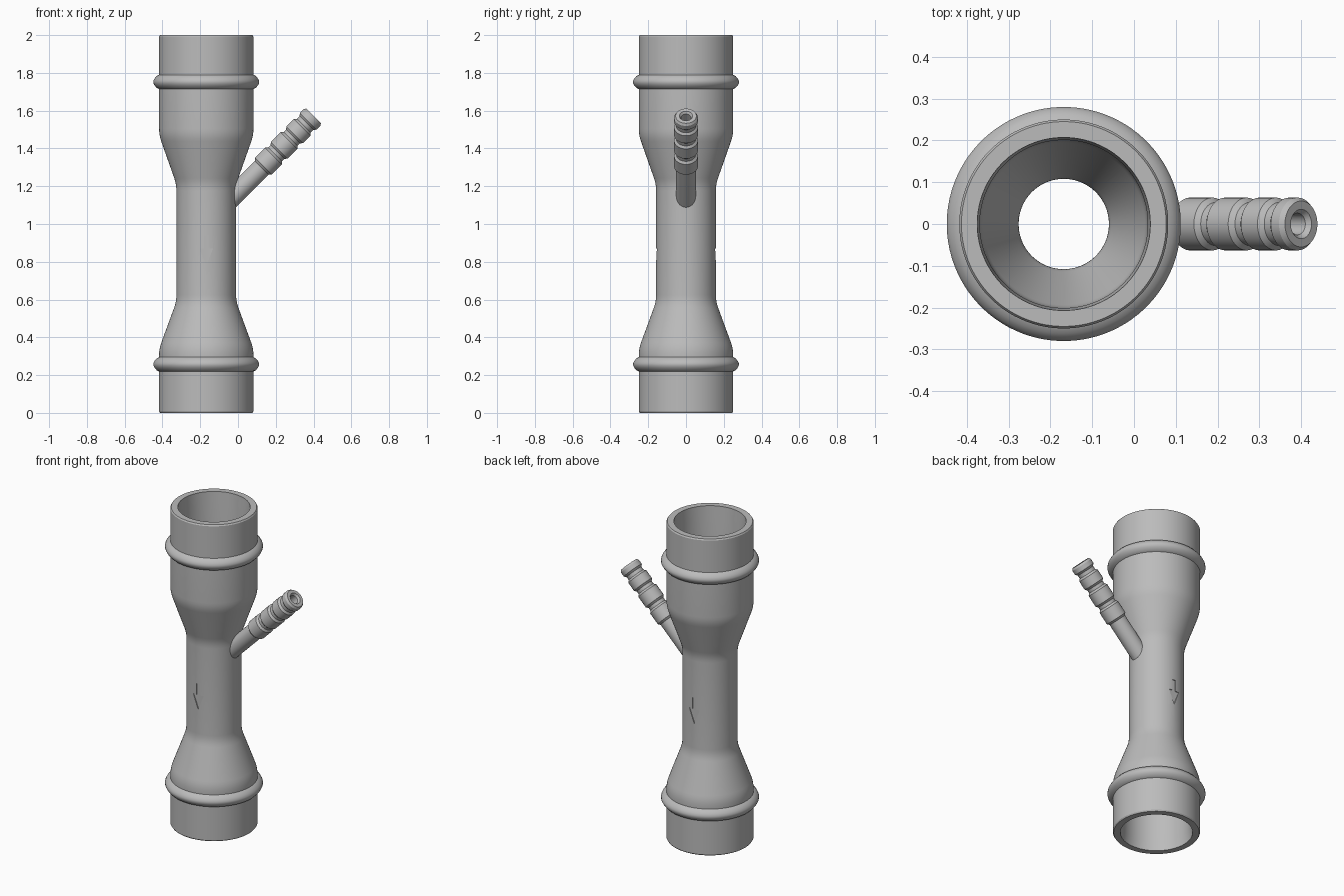
import bpy, bmesh, math
from mathutils import Matrix, Vector

if "Cube" in bpy.data.objects:
    bpy.data.objects.remove(bpy.data.objects["Cube"])

AXIS_X = -0.168
BODY = Matrix.Translation((AXIS_X, 0, 0))
TIP = Matrix.Translation((0.40, 0, 1.572)) @ Matrix.Rotation(math.radians(45), 4, 'Y')

grey = bpy.data.materials.new("grey plastic")
grey.use_nodes = True
grey.diffuse_color = (0.5, 0.5, 0.5, 1)
grey.node_tree.nodes["Principled BSDF"].inputs["Base Color"].default_value = (0.5, 0.5, 0.5, 1)


def finish(name, bm, matrix):
    bmesh.ops.recalc_face_normals(bm, faces=bm.faces)
    mesh = bpy.data.meshes.new(name)
    bm.transform(matrix)
    bm.to_mesh(mesh)
    bm.free()
    mesh.materials.append(grey)
    obj = bpy.data.objects.new(name, mesh)
    bpy.context.collection.objects.link(obj)
    return obj


def lathe(name, profile, matrix, sides):
    """Closed solid of revolution from (radius, height) points."""
    bm = bmesh.new()
    rings = []
    for r, z in profile:
        rings.append([bm.verts.new((r * math.cos(a), r * math.sin(a), z))
                      for a in (2 * math.pi * (i + 0.5) / sides for i in range(sides))])
    for low, high in zip(rings, rings[1:]):
        for i in range(sides):
            j = (i + 1) % sides
            bm.faces.new((low[i], low[j], high[j], high[i]))
    bm.faces.new(rings[0])
    bm.faces.new(rings[-1])
    return finish(name, bm, matrix)


def soften(points, reach):
    """Replace each inner corner of a profile by a short curve."""
    out = [points[0]]
    for a, b, c in zip(points, points[1:], points[2:]):
        a, b, c = Vector(a), Vector(b), Vector(c)
        p = b + (a - b).normalized() * reach
        q = b + (c - b).normalized() * reach
        for t in (0, 0.25, 0.5, 0.75, 1):
            out.append(tuple(p.lerp(b, t).lerp(b.lerp(q, t), t)))
    return out + [points[-1]]


def bead(z):
    """Rounded ridge around the body, centred on height z."""
    half = [(0.25, -0.038), (0.262, -0.032), (0.274, -0.018), (0.28, -0.006)]
    return [(r, z + h) for r, h in half] + [(r, z - h) for r, h in reversed(half)]


def combine(target, other, operation):
    mod = target.modifiers.new(operation, 'BOOLEAN')
    mod.operation = operation
    mod.solver = 'EXACT'
    mod.object = other
    bpy.context.view_layer.objects.active = target
    bpy.ops.object.modifier_apply(modifier=mod.name)
    bpy.data.objects.remove(other)


# Outer body: two sockets joined by a narrow waist
waist = soften([(0.25, 0.30), (0.25, 0.34), (0.158, 0.59),
                (0.158, 1.21), (0.25, 1.47), (0.25, 1.70)], 0.035)
body = lathe("venturi_body",
             [(0.245, 0), (0.25, 0.008)] + bead(0.257) + waist[1:-1]
             + bead(1.752) + [(0.25, 1.992), (0.245, 2)], BODY, 96)

# Barbed hose nozzle, heights measured back from its tip
nozzle = [(0.052, -0.70), (0.052, -0.40)]
for start, end in ((-0.376, -0.30), (-0.257, -0.184), (-0.141, -0.085)):
    nozzle += [(0.052, start - 0.012), (0.063, start), (0.063, end), (0.052, end + 0.012)]
nozzle += [(0.052, -0.052), (0.063, -0.04), (0.063, -0.012), (0.055, 0)]
combine(body, lathe("nozzle", nozzle, TIP, 48), 'UNION')

# Hollow passage through the body
passage = soften([(0.201, 0.06), (0.2, 0.34), (0.108, 0.60),
                  (0.108, 1.20), (0.2, 1.46), (0.201, 1.94)], 0.02)
combine(body, lathe("passage", [(0.207, -0.05), (0.207, 0.006)] + passage
                    + [(0.207, 1.994), (0.207, 2.05)], BODY, 96), 'DIFFERENCE')

# Hose bore with a flared mouth
combine(body, lathe("hose_bore", [(0.026, -0.74), (0.026, -0.012), (0.036, 0.001),
                                  (0.036, 0.05)], TIP, 32), 'DIFFERENCE')

# Shallow flow arrows pressed into the front and back of the waist
half = [(0.011, 0.94), (0.011, 0.87), (0.036, 0.87)]
arrow = half + [(0, 0.78)] + [(-x, z) for x, z in reversed(half)]
for side in (-1, 1):
    bm = bmesh.new()
    face = bm.faces.new([bm.verts.new((x, side * 0.152, z)) for x, z in arrow])
    moved = bmesh.ops.extrude_face_region(bm, geom=[face], use_keep_orig=True)["geom"]
    bmesh.ops.translate(bm, vec=(0, side * 0.05, 0),
                        verts=[v for v in moved if isinstance(v, bmesh.types.BMVert)])
    combine(body, finish("flow_arrow", bm, BODY), 'DIFFERENCE')

# Smooth shading with crisp edges
bpy.ops.object.select_all(action='DESELECT')
body.select_set(True)
bpy.context.view_layer.objects.active = body
bpy.ops.object.shade_smooth_by_angle(angle=math.radians(30))
